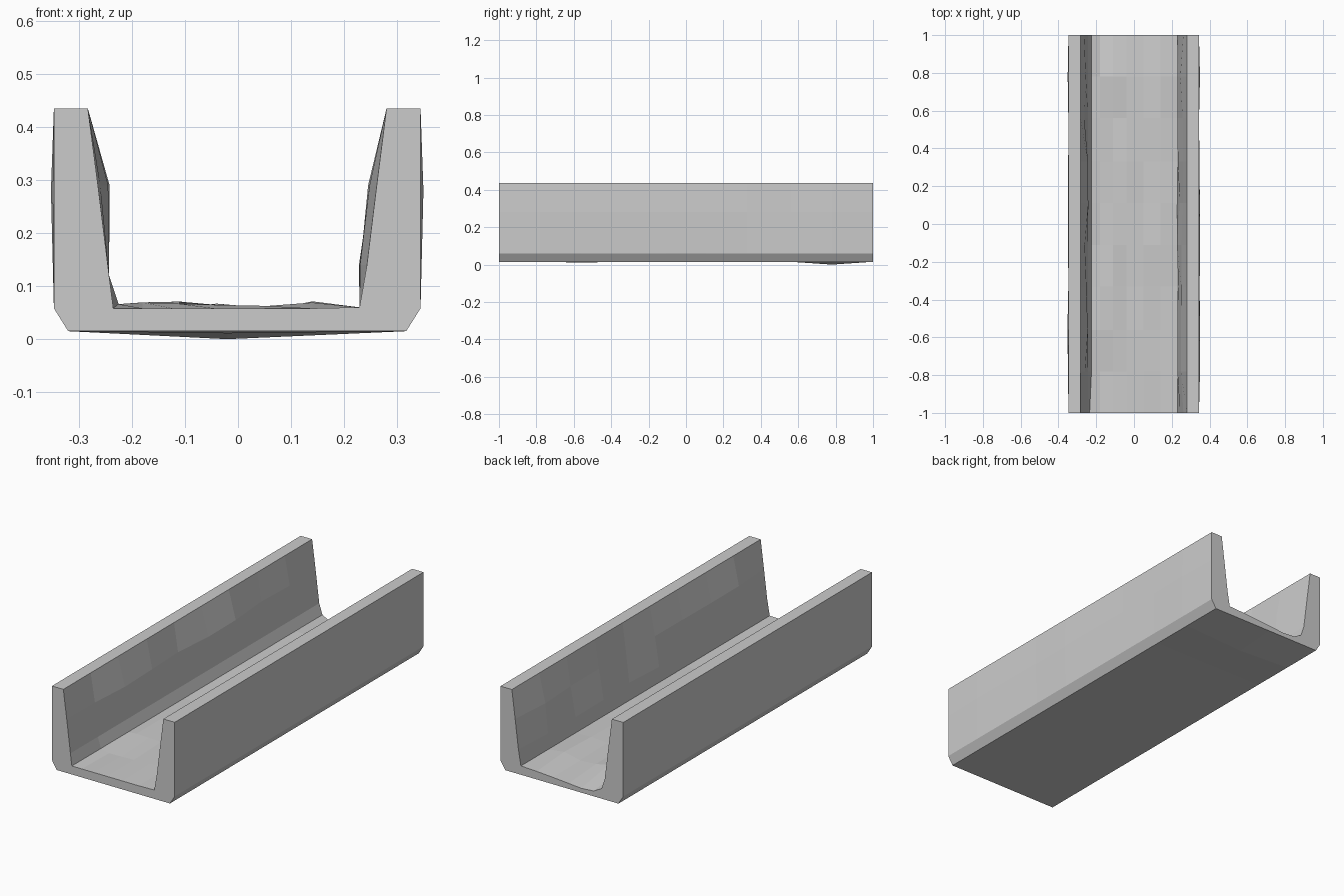
import bpy, bmesh, random

if "Cube" in bpy.data.objects:
    bpy.data.objects.remove(bpy.data.objects["Cube"])

random.seed(4)
STATIONS = [-1, -0.78, -0.56, -0.33, -0.11, 0.11, 0.33, 0.56, 0.78, 1]
FLOOR_X = [0.14, 0.05, -0.04, -0.11, -0.18]
FLOOR_BACK = [0.056, 0.05, 0.043, 0.037, 0.042]
BOTTOM_DIP = {0.78: 0.015, -0.56: 0.004}


def section(y):
    """Closed cross-section of the worn stone channel at one station."""
    front, back = y == -1, y == 1
    wear = 0 if front or back else 1

    def bump(amount):
        return wear * random.uniform(0, amount)

    # outside, from the left rim down, under and up to the right rim
    pts = [(-0.347, 0.435), (-0.347 - bump(0.006), 0.28), (-0.347, 0.058),
           (-0.32, 0.015), (-0.02, 0.015 - BOTTOM_DIP.get(y, 0)), (0.317, 0.015),
           (0.344, 0.058), (0.344 + bump(0.006), 0.28), (0.344, 0.435)]
    # right inner wall
    pts += [(0.28, 0.435), (0.2615 - bump(0.017), 0.29),
            (0.243 - bump(0.017), 0.14), (0.229, 0.06)]
    # uneven floor
    for x, zb in zip(FLOOR_X, FLOOR_BACK):
        z = 0.058 if front else zb if back else 0.052 + bump(0.02)
        pts.append((x, z))
    # left inner wall, with a worn corner towards the back
    pts += [(-0.235 if front else -0.225, 0.058 if front else 0.066),
            (-0.243, 0.12), (-0.264 + bump(0.022), 0.29), (-0.283, 0.435)]
    return pts


# loft the sections along y and close both ends
bm = bmesh.new()
rings = [[bm.verts.new((x, y, z)) for x, z in section(y)] for y in STATIONS]
n = len(rings[0])
for a, b in zip(rings, rings[1:]):
    for i in range(n):
        j = (i + 1) % n
        bm.faces.new((a[i], a[j], b[j], b[i]))
bm.faces.new(rings[0])
bm.faces.new(rings[-1][::-1])
bmesh.ops.recalc_face_normals(bm, faces=bm.faces)
mesh = bpy.data.meshes.new("stone_channel")
bm.to_mesh(mesh)
bm.free()
channel = bpy.data.objects.new("stone_channel", mesh)
bpy.context.collection.objects.link(channel)
